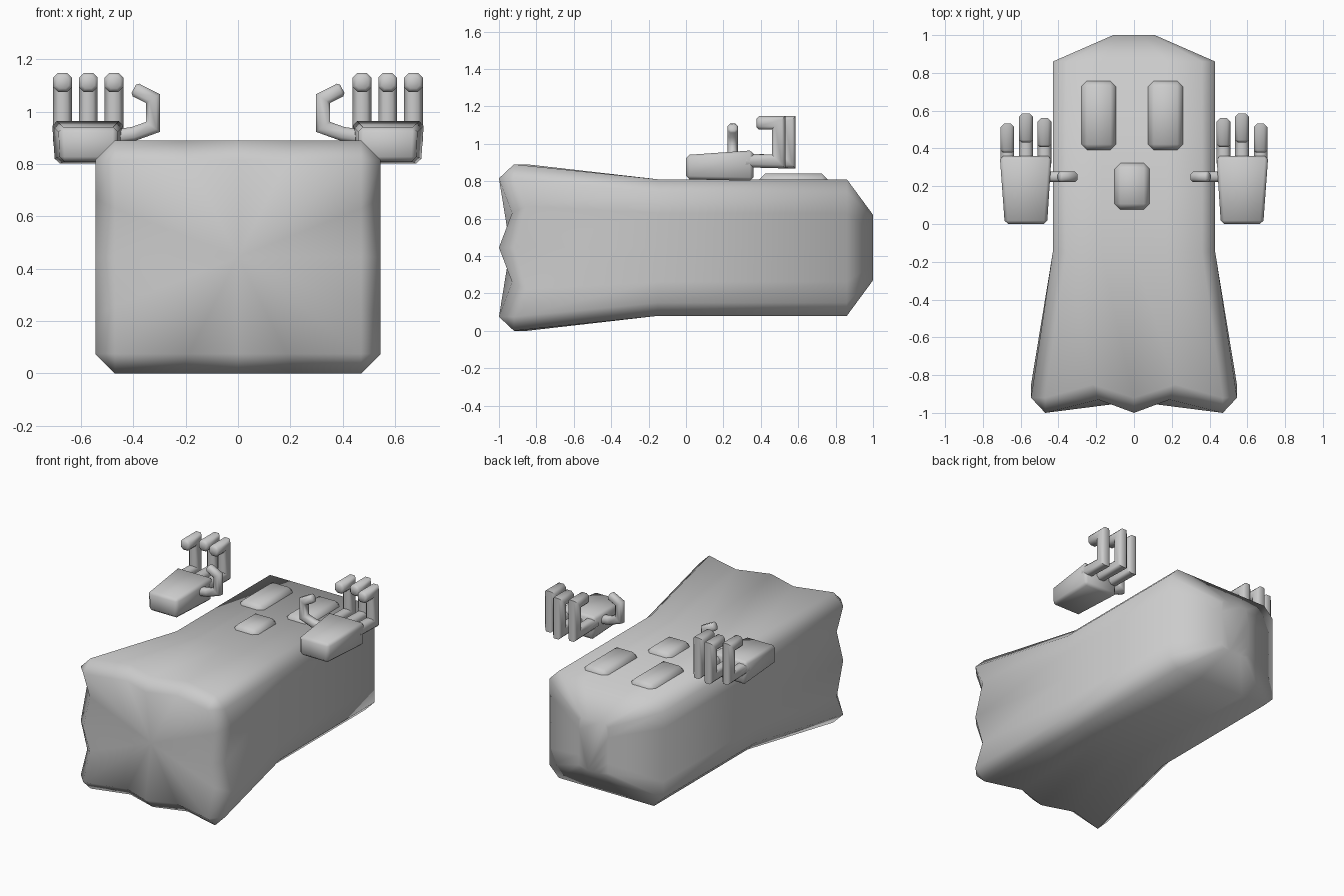
import bpy, bmesh
from mathutils import Vector

if "Cube" in bpy.data.objects:
    bpy.data.objects.remove(bpy.data.objects["Cube"])


def finish(bm, name, angle=None):
    bmesh.ops.remove_doubles(bm, verts=bm.verts, dist=0.0005)
    bmesh.ops.recalc_face_normals(bm, faces=bm.faces)
    for f in bm.faces:
        f.smooth = True
    me = bpy.data.meshes.new(name)
    bm.to_mesh(me)
    bm.free()
    ob = bpy.data.objects.new(name, me)
    bpy.context.collection.objects.link(ob)
    if angle:
        bpy.ops.object.select_all(action='DESELECT')
        ob.select_set(True)
        bpy.context.view_layer.objects.active = ob
        bpy.ops.object.shade_smooth_by_angle(angle=angle)
    return ob


def skin(bm, rings):
    loops = [[bm.verts.new(p) for p in r] for r in rings]
    n = len(loops[0])
    for a, b in zip(loops, loops[1:]):
        for i in range(n):
            j = (i + 1) % n
            bm.faces.new((a[i], a[j], b[j], b[i]))
    return loops


def section(y, hx, hz, c, wave=0.0, zc=0.445):
    """Chamfered rectangle with five points per side; side quarters pushed back by wave."""
    pts = []
    for sx, sz, along_x in ((1, -1, True), (1, 1, False), (-1, 1, True), (-1, -1, False)):
        h, k = (hx, 0.4) if along_x else (hz, 0.5)
        d = sx if along_x else sz
        for t, w in ((-(h - c), 0), (-k * h, wave), (0, 0), (k * h, wave), (h - c, 0)):
            x, z = (d * t, sz * hz) if along_x else (sx * hx, d * t)
            pts.append((x, y + w, zc + z))
    return pts


def chamfer_box(name, low, high, bevel):
    """low/high: (x0, x1, y0, y1, z) x two, hull beveled on every edge."""
    bm = bmesh.new()
    rings = [bm_ring for bm_ring in (low, high)]
    loops = skin(bm, rings)
    bm.faces.new(loops[0])
    bm.faces.new(loops[1])
    bmesh.ops.recalc_face_normals(bm, faces=bm.faces)
    bmesh.ops.bevel(bm, geom=bm.edges[:], offset=bevel, segments=1, affect='EDGES', profile=0.5)
    return finish(bm, name, 0.9)


def tube(name, path, side, r):
    """Chamfered square bar swept along a planar path with mitred bends."""
    pts, side = [Vector(p) for p in path], Vector(side)
    k = r * 0.5
    profile = ((r, k), (k, r), (-k, r), (-r, k), (-r, -k), (-k, -r), (k, -r), (r, -k))
    rings = []
    for i, p in enumerate(pts):
        d0 = (p - pts[max(i - 1, 0)]).normalized()
        d1 = (pts[min(i + 1, len(pts) - 1)] - p).normalized()
        d0, d1 = (d0 if i else d1), (d1 if i < len(pts) - 1 else d0)
        t = (d0 + d1).normalized()
        up = side.cross(t) / t.dot(d0)
        rings.append([p + side * a + up * b for a, b in profile])
    # tapered rounded tip
    end = pts[-1] + t * r * 0.35
    rings.append([end + (q - pts[-1]) * 0.65 for q in rings[-1]])
    bm = bmesh.new()
    loops = skin(bm, rings)
    bm.faces.new(loops[0])
    bm.faces.new(loops[-1])
    return finish(bm, name, 0.9)


# body: flared sheet with a zigzag hem, tapered head end
bm = bmesh.new()
loops = skin(bm, [
    section(-1.0, 0.47, 0.37, 0.0, 0.07),
    section(-0.92, 0.545, 0.445, 0.075, 0.07),
    section(-0.15, 0.43, 0.365, 0.07),
    section(0.86, 0.43, 0.365, 0.07),
    section(1.0, 0.11, 0.175, 0.02)])
centre = bm.verts.new((0, -0.94, 0.445))
for i in range(20):
    bm.faces.new((loops[0][i], loops[0][(i + 1) % 20], centre))
bm.faces.new(loops[-1])
finish(bm, "body")


# face: two eyes and a mouth
def rect(x0, x1, y0, y1, z):
    return [(x0, y0, z), (x1, y0, z), (x1, y1, z), (x0, y1, z)]


for name, x, y0, y1 in (("left_eye", -0.187, 0.392, 0.757),
                        ("right_eye", 0.167, 0.392, 0.757),
                        ("mouth", -0.01, 0.077, 0.322)):
    box = (x - 0.092, x + 0.092, y0, y1)
    chamfer_box(name, rect(*box, 0.72), rect(*box, 0.84), 0.03)

# hands: palm, three hooked fingers and a thumb, on each side
for label, s in (("left", -1), ("right", 1)):
    low = [(s * 0.46, 0.0, 0.81), (s * 0.68, 0.0, 0.81), (s * 0.70, 0.36, 0.802), (s * 0.45, 0.36, 0.802)]
    high = [(s * 0.46, 0.0, 0.94), (s * 0.685, 0.0, 0.94), (s * 0.712, 0.36, 0.965), (s * 0.435, 0.36, 0.965)]
    chamfer_box(label + "_palm", low, high, 0.018)
    for n, (x, dy) in enumerate(((0.474, -0.025), (0.572, 0.0), (0.67, -0.055)), 1):
        y = 0.55 + dy
        tube(f"{label}_finger_{n}",
             [(s * x, 0.32, 0.91), (s * x, y, 0.905), (s * x, y, 1.112), (s * x, y - 0.105, 1.112)],
             (1, 0, 0), 0.036)
    tube(label + "_thumb",
         [(s * 0.47, 0.25, 0.905), (s * 0.40, 0.25, 0.915), (s * 0.325, 0.25, 0.942),
          (s * 0.325, 0.25, 1.05), (s * 0.39, 0.25, 1.083)],
         (0, 1, 0), 0.027)
